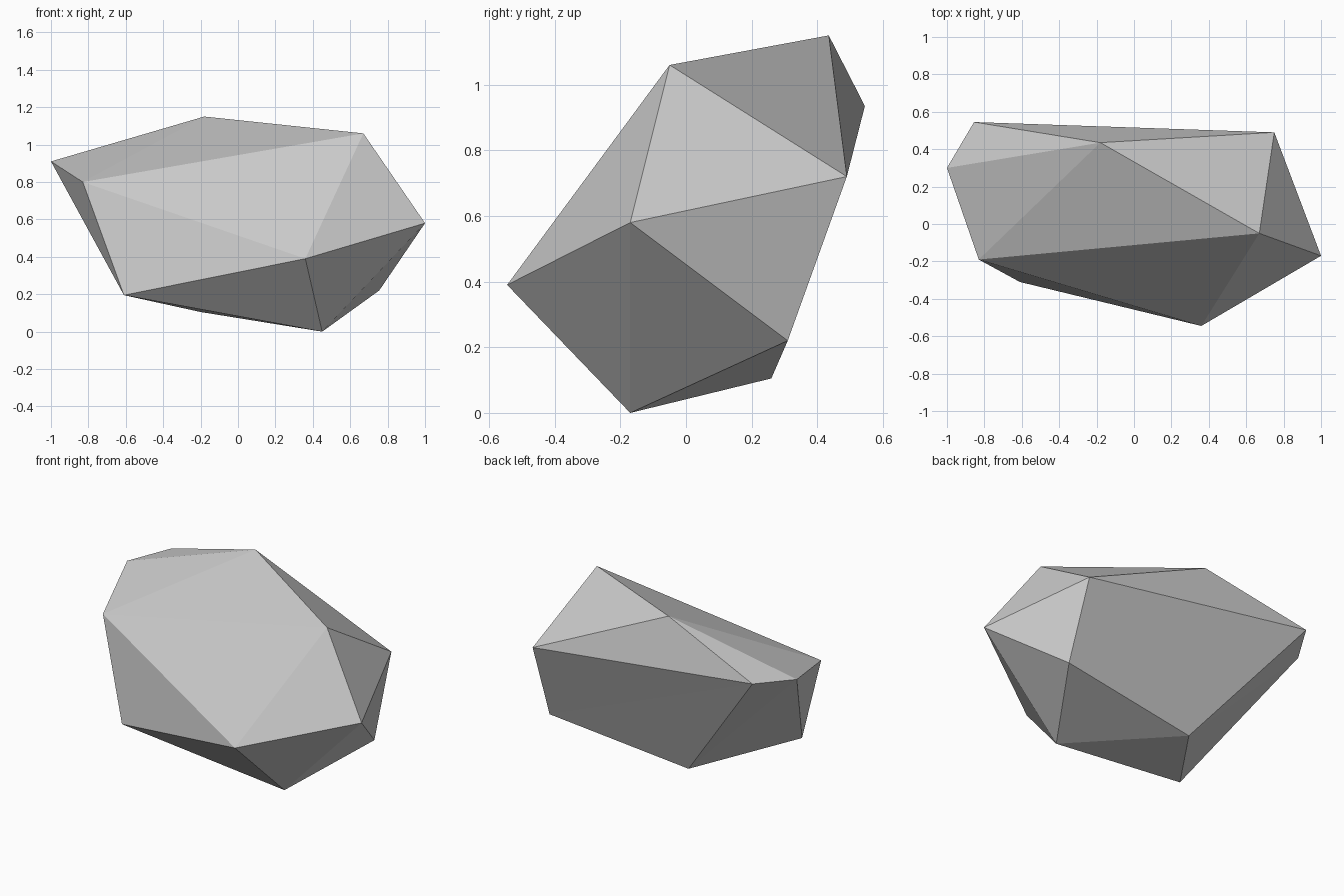
import bpy
import bmesh

if "Cube" in bpy.data.objects:
    bpy.data.objects.remove(bpy.data.objects["Cube"])

# Corner points of the faceted boulder (twelve corners of a distorted icosahedron)
corners = {
    "A": (-1.00, 0.30, 0.91), "B": (-0.83, -0.19, 0.80), "C": (-0.61, -0.31, 0.195),
    "D": (0.36, -0.545, 0.39), "E": (0.67, -0.05, 1.06), "F": (1.00, -0.17, 0.58),
    "G": (0.45, -0.17, 0.00), "H": (0.755, 0.31, 0.22), "I": (-0.18, 0.435, 1.15),
    "J": (-0.20, 0.26, 0.105), "K": (-0.855, 0.545, 0.935), "L": (0.75, 0.49, 0.72),
}
# Triangular facets: top and front, right side, underside and back
facets = ("ABI BIE BED BDC DEF KAI KIL ILE "
          "ELF LFH FGH DFG DCG "
          "GHJ CGJ ABC ACJ AJK KJH KHL").split()

# Boulder
bm = bmesh.new()
verts = {name: bm.verts.new(co) for name, co in corners.items()}
for facet in facets:
    bm.faces.new([verts[c] for c in facet])
bmesh.ops.recalc_face_normals(bm, faces=bm.faces[:])
mesh = bpy.data.meshes.new("boulder")
bm.to_mesh(mesh)
bm.free()
boulder = bpy.data.objects.new("boulder", mesh)
bpy.context.collection.objects.link(boulder)
